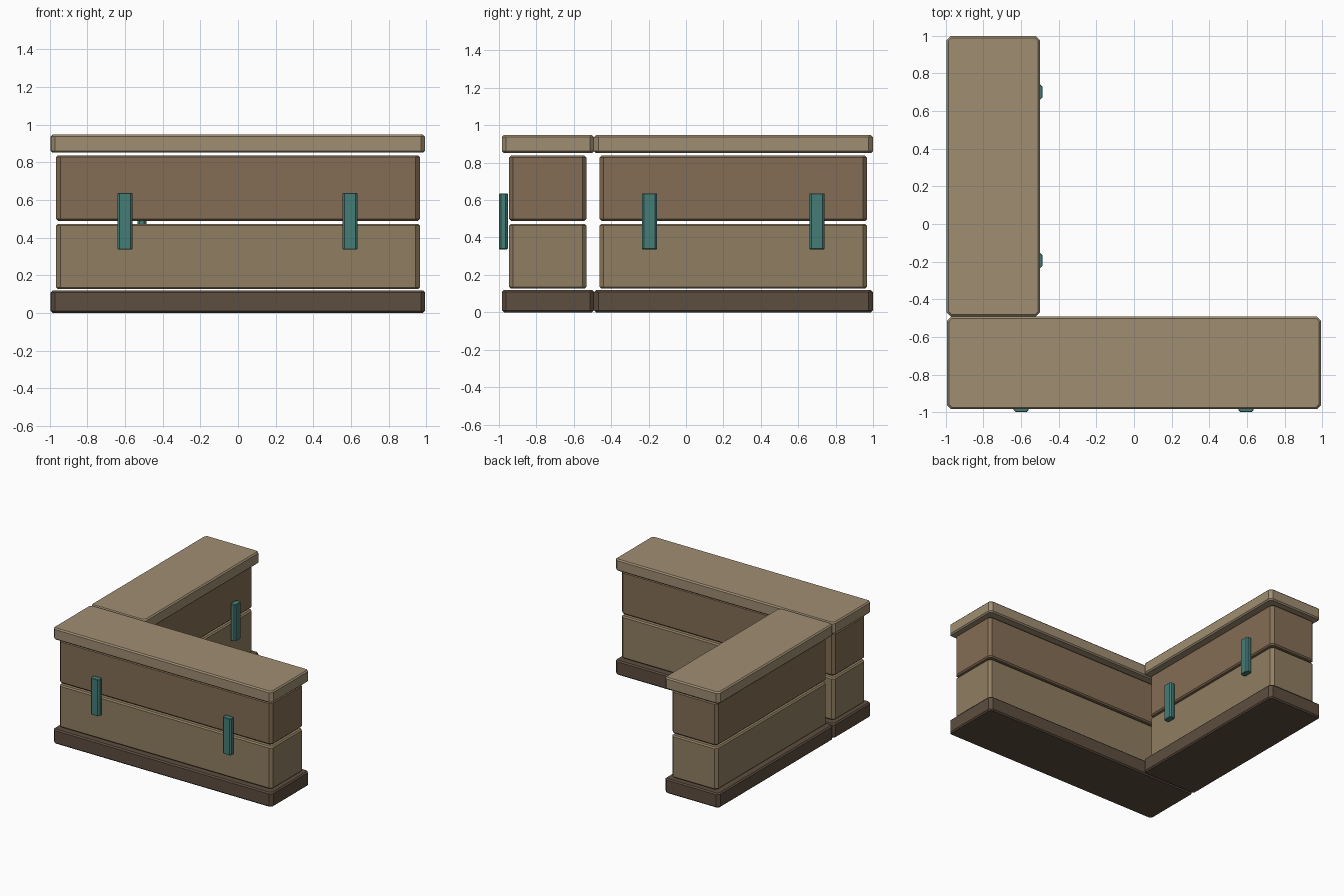
import bpy, bmesh
from mathutils import Vector

if "Cube" in bpy.data.objects:
    bpy.data.objects.remove(bpy.data.objects["Cube"])


def material(name, rgb):
    m = bpy.data.materials.new(name)
    m.diffuse_color = (*rgb, 1)
    m.use_nodes = True
    m.node_tree.nodes["Principled BSDF"].inputs["Base Color"].default_value = m.diffuse_color
    return m


CAP = material("light_sand", (0.35, 0.27, 0.17))
LOWER = material("sand", (0.28, 0.21, 0.12))
UPPER = material("brown", (0.23, 0.155, 0.09))
BASE = material("dark_brown", (0.11, 0.075, 0.05))
CLIP = material("teal", (0.06, 0.20, 0.18))


def block(name, lo, hi, mat, corner, rim):
    """Box with chamfered upright corners and a finer chamfer round top and bottom."""
    lo, hi = Vector(lo), Vector(hi)
    centre, size = (lo + hi) / 2, hi - lo
    bm = bmesh.new()
    bmesh.ops.create_cube(bm, size=1)
    bmesh.ops.scale(bm, vec=size, verts=bm.verts)
    upright = [e for e in bm.edges
               if abs(e.verts[0].co.z - e.verts[1].co.z) > 1e-4]
    bmesh.ops.bevel(bm, geom=upright, offset=corner, segments=1,
                    affect='EDGES', profile=0.5)
    level = [e for e in bm.edges
             if abs(e.verts[0].co.z - e.verts[1].co.z) < 1e-4]
    bmesh.ops.bevel(bm, geom=level, offset=rim, segments=1,
                    affect='EDGES', profile=0.5)
    bmesh.ops.recalc_face_normals(bm, faces=bm.faces)
    me = bpy.data.meshes.new(name)
    bm.to_mesh(me)
    bm.free()
    me.materials.append(mat)
    ob = bpy.data.objects.new(name, me)
    ob.location = centre
    bpy.context.collection.objects.link(ob)


# Each wing: outer footprint (base, cap) and inset footprint (wall courses)
wings = {
    "front": ((-0.993, -0.984, 0.993, -0.492), (-0.966, -0.946, 0.966, -0.532)),
    "side": ((-0.995, -0.491, -0.500, 0.999), (-0.956, -0.462, -0.540, 0.968)),
}
# Layers from the ground up: name, uses inset footprint, z range, material
layers = [
    ("base", 0, 0.0, 0.119, BASE),
    ("lower_course", 1, 0.126, 0.473, LOWER),
    ("upper_course", 1, 0.489, 0.837, UPPER),
    ("cap", 0, 0.851, 0.947, CAP),
]
for wing, prints in wings.items():
    for layer, inset, z0, z1, mat in layers:
        x0, y0, x1, y1 = prints[inset]
        block(f"{wing}_{layer}", (x0, y0, z0), (x1, y1, z1), mat, 0.022, 0.010)

# Upright straps joining the two courses
for i, x in enumerate((-0.6, 0.595)):
    block(f"front_strap_{i + 1}", (x - 0.04, -0.999, 0.337),
          (x + 0.04, -0.953, 0.636), CLIP, 0.011, 0.003)
for i, y in enumerate((-0.195, 0.7)):
    block(f"side_strap_{i + 1}", (-0.535, y - 0.04, 0.337),
          (-0.487, y + 0.04, 0.636), CLIP, 0.011, 0.003)
